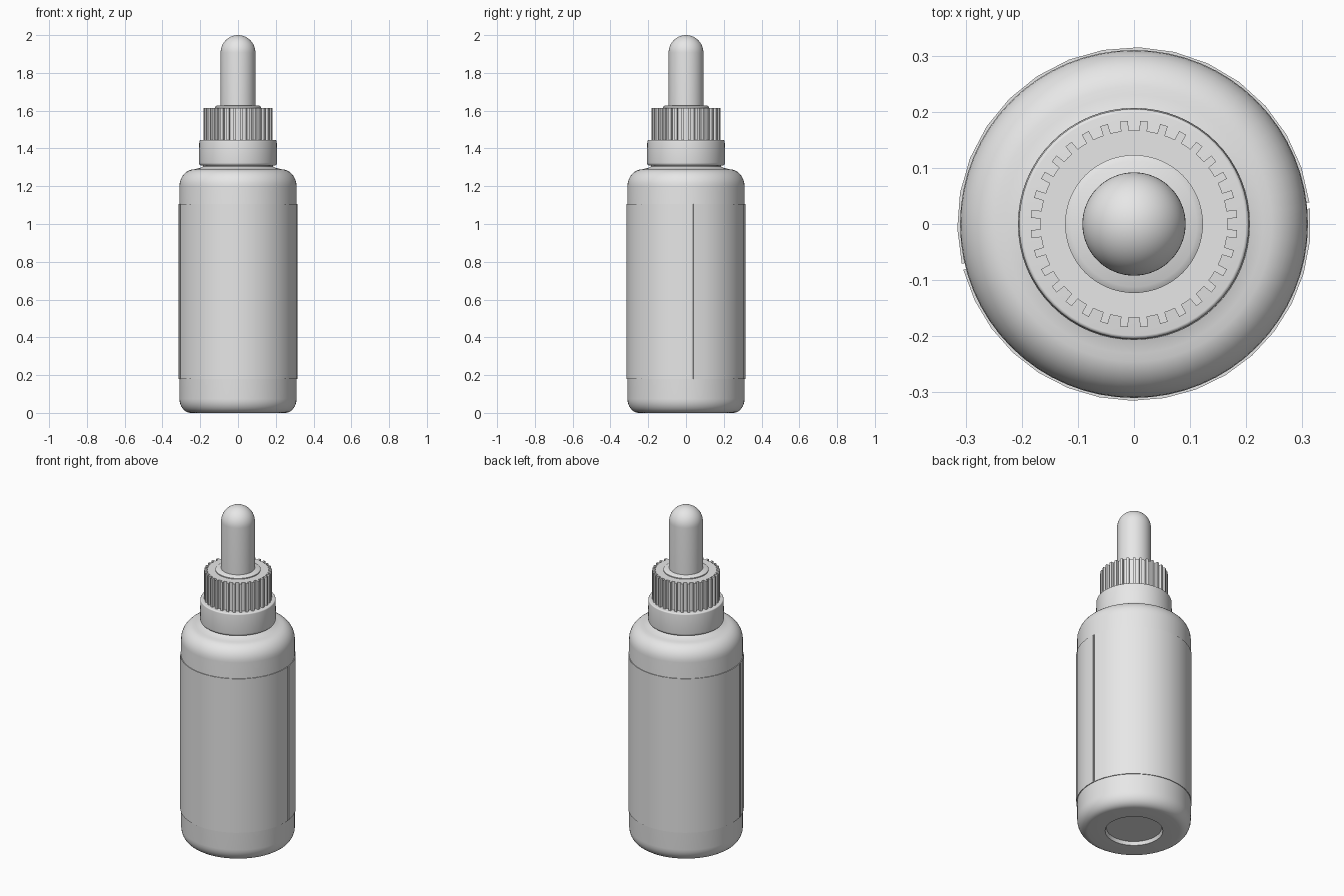
import bpy
import bmesh
import math
from mathutils import Matrix, Vector

cube = bpy.data.objects.get("Cube")
if cube:
    bpy.data.objects.remove(cube, do_unlink=True)

GREY = (0.8, 0.8, 0.8, 1)
mat = bpy.data.materials.new("plain grey")
mat.use_nodes = True
mat.diffuse_color = GREY
mat.node_tree.nodes["Principled BSDF"].inputs["Base Color"].default_value = GREY


def finish(bm, name, angle=35):
    bmesh.ops.recalc_face_normals(bm, faces=bm.faces)
    mesh = bpy.data.meshes.new(name)
    bm.to_mesh(mesh)
    bm.free()
    mesh.materials.append(mat)
    ob = bpy.data.objects.new(name, mesh)
    bpy.context.collection.objects.link(ob)
    bpy.ops.object.select_all(action="DESELECT")
    ob.select_set(True)
    bpy.context.view_layer.objects.active = ob
    bpy.ops.object.shade_smooth_by_angle(angle=math.radians(angle))
    return ob


def arc(cx, cz, rx, rz, start, end, steps=8):
    """Profile points (radius, height) along an elliptical corner."""
    angles = [math.radians(start + (end - start) * i / steps) for i in range(steps + 1)]
    return [(cx + rx * math.cos(a), cz + rz * math.sin(a)) for a in angles]


def lathe(name, profile, segments=64):
    """Turn a profile that starts and ends on the axis."""
    bm = bmesh.new()
    verts = [bm.verts.new((r, 0, z)) for r, z in profile]
    edges = [bm.edges.new(pair) for pair in zip(verts, verts[1:])]
    bmesh.ops.spin(bm, geom=verts + edges, cent=(0, 0, 0), axis=(0, 0, 1),
                   angle=math.tau, steps=segments)
    bmesh.ops.remove_doubles(bm, verts=bm.verts, dist=1e-5)
    return finish(bm, name)


# Bottle with a recessed base, rounded shoulder and short neck
lathe("bottle",
      [(0, 0.02), (0.15, 0.02), (0.157, 0)]
      + arc(0.25, 0.075, 0.06, 0.075, -90, 0)
      + arc(0.23, 1.2, 0.08, 0.09, 0, 90)
      + [(0.2, 1.297), (0.185, 1.305), (0.185, 1.33), (0, 1.33)])

# Thin label, wrapped as two halves with narrow seams
for side, start, end in (("left", 7, 193), ("right", 195, 365)):
    bm = bmesh.new()
    ring = [bm.verts.new((r * math.cos(math.radians(start)),
                          r * math.sin(math.radians(start)), z))
            for r, z in ((0.308, 0.18), (0.315, 0.18), (0.315, 1.105), (0.308, 1.105))]
    face = bm.faces.new(ring)
    end_cap = face.copy()
    bmesh.ops.spin(bm, geom=[face], cent=(0, 0, 0), axis=(0, 0, 1),
                   angle=math.radians(end - start), steps=16)
    bm.faces.remove(end_cap)
    finish(bm, "label_" + side)

# Smooth tamper collar below the cap
lathe("collar",
      [(0, 1.31), (0.195, 1.31)]
      + arc(0.195, 1.325, 0.012, 0.015, -90, 0, 4)
      + arc(0.199, 1.437, 0.006, 0.007, 0, 90, 4)
      + [(0, 1.444)])

# Cap core and its grip ribs
lathe("cap", [(0, 1.435), (0.167, 1.435), (0.167, 1.615), (0, 1.615)])
bm = bmesh.new()
RIBS = 32
for i in range(RIBS):
    place = (Matrix.Rotation(math.tau * (i + 0.5) / RIBS, 4, "Z")
             @ Matrix.Translation(Vector((0.173, 0, 1.527)))
             @ Matrix.Diagonal((0.022, 0.014, 0.176, 1)))
    bmesh.ops.create_cube(bm, size=1, matrix=place)
finish(bm, "cap_ribs")

# Flange and rubber bulb
lathe("bulb_flange",
      [(0, 1.6), (0.123, 1.6), (0.123, 1.62), (0.112, 1.627), (0, 1.627)])
lathe("bulb",
      [(0, 1.61), (0.092, 1.61)] + arc(0, 1.908, 0.092, 0.092, 0, 90, 14))
